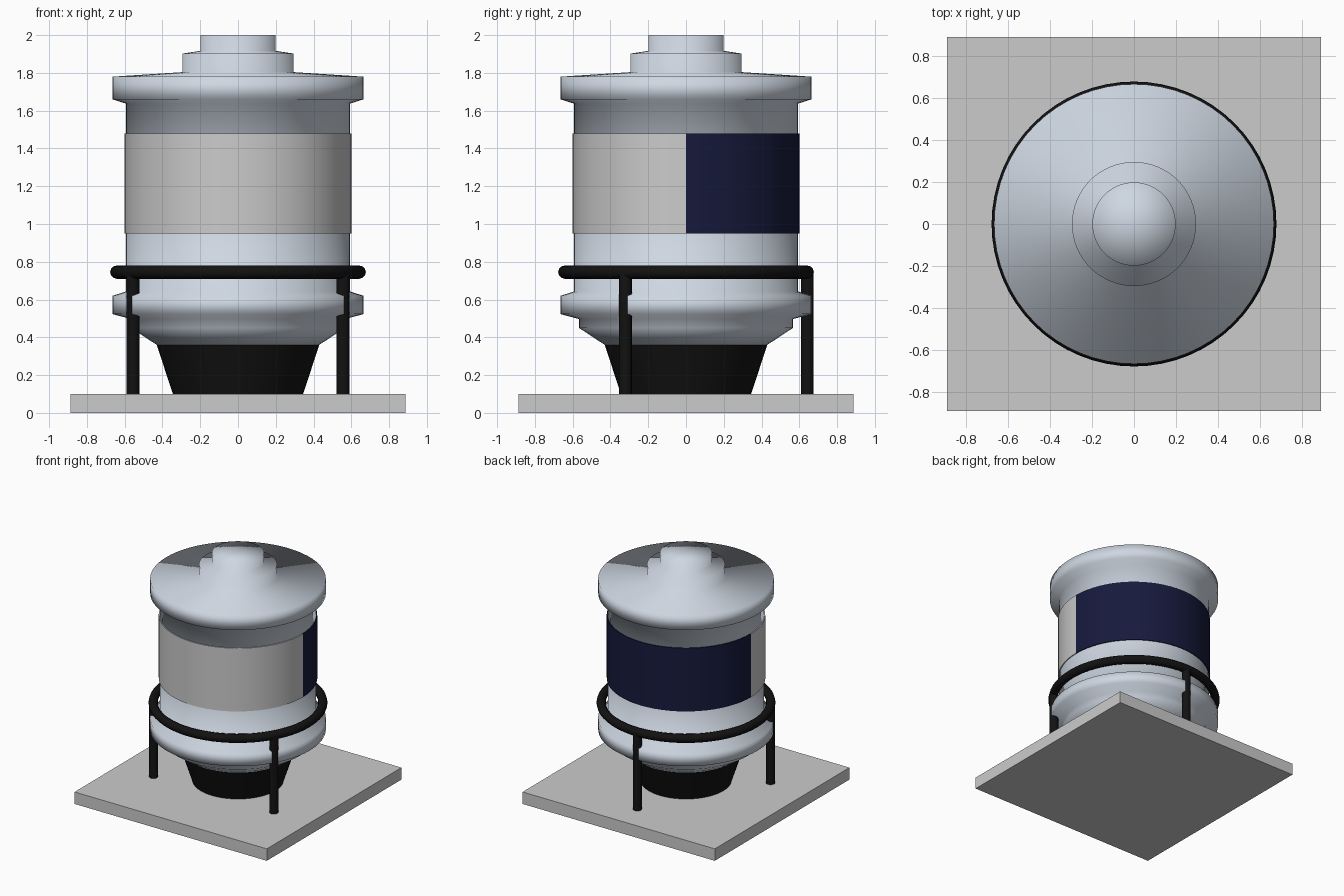
import bpy, bmesh, math

if "Cube" in bpy.data.objects:
    bpy.data.objects.remove(bpy.data.objects["Cube"])

SEG = 64


def material(name, rgb):
    m = bpy.data.materials.new(name)
    m.diffuse_color = (*rgb, 1)
    m.use_nodes = True
    m.node_tree.nodes["Principled BSDF"].inputs["Base Color"].default_value = m.diffuse_color
    return m


PALE = material("pale_blue_grey", (0.62, 0.68, 0.76))
BLACK = material("black", (0.006, 0.006, 0.006))
NAVY = material("navy", (0.008, 0.01, 0.045))


def lathe(name, profile, mat=None, start=0.0, sweep=math.tau, seg=SEG, full_smooth=False, at=(0, 0)):
    """Revolve an (r, z) profile around a vertical axis."""
    closed = sweep > 6.2
    bm = bmesh.new()
    cols = []
    for i in range(seg if closed else seg + 1):
        a = start + sweep * i / seg
        cols.append([bm.verts.new((at[0] + r * math.cos(a), at[1] + r * math.sin(a), z))
                     for r, z in profile])
    for i in range(seg):
        c, d = cols[i], cols[(i + 1) % len(cols)]
        for k in range(len(profile) - 1):
            bm.faces.new((c[k], d[k], d[k + 1], c[k + 1]))
    bmesh.ops.remove_doubles(bm, verts=bm.verts, dist=1e-5)
    me = bpy.data.meshes.new(name)
    bm.to_mesh(me)
    bm.free()
    ob = bpy.data.objects.new(name, me)
    bpy.context.collection.objects.link(ob)
    if mat:
        me.materials.append(mat)
    bpy.context.view_layer.objects.active = ob
    ob.select_set(True)
    if full_smooth:
        bpy.ops.object.shade_smooth()
    else:
        bpy.ops.object.shade_smooth_by_angle(angle=math.radians(30))
    ob.select_set(False)
    return ob


# Square base plate
bpy.ops.mesh.primitive_cube_add(size=1, location=(0, 0, 0.05))
base = bpy.context.object
base.name = "base_plate"
base.scale = (1.776, 1.776, 0.1)
base.select_set(False)

# Tapered foot under the body
lathe("foot_cone", [(0, 0.1), (0.345, 0.1), (0.43, 0.36), (0, 0.36)], BLACK)

# Main body with lower lip, upper lip and stepped cap
lathe("body", [(0, 0.36), (0.43, 0.36), (0.567, 0.45), (0.567, 0.497), (0.665, 0.523),
               (0.665, 0.62), (0.592, 0.643), (0.592, 1.637), (0.665, 1.66), (0.665, 1.78),
               (0.295, 1.804), (0.295, 1.902), (0.198, 1.917), (0.198, 2.0), (0, 2.0)],
      PALE, full_smooth=True)

# Half-round wrap panels: grey in front, navy at the back
wrap = [(0.588, 0.95), (0.6, 0.95), (0.6, 1.478), (0.588, 1.478)]
lathe("front_panel", wrap, None, math.pi, math.pi, SEG // 2)
lathe("back_panel", wrap, NAVY, 0, math.pi, SEG // 2)

# Support ring
bpy.ops.mesh.primitive_torus_add(major_radius=0.642, minor_radius=0.035, major_segments=SEG,
                                 minor_segments=12, location=(0, 0, 0.745))
ring = bpy.context.object
ring.name = "support_ring"
ring.data.materials.append(BLACK)
bpy.ops.object.shade_smooth()
ring.select_set(False)

# Three legs under the ring
for i in range(3):
    a = math.radians(90 + 120 * i)
    lathe(f"leg_{i + 1}", [(0, 0.1), (0.034, 0.1), (0.034, 0.745), (0, 0.745)], BLACK, seg=16,
          at=(0.642 * math.cos(a), 0.642 * math.sin(a)))
